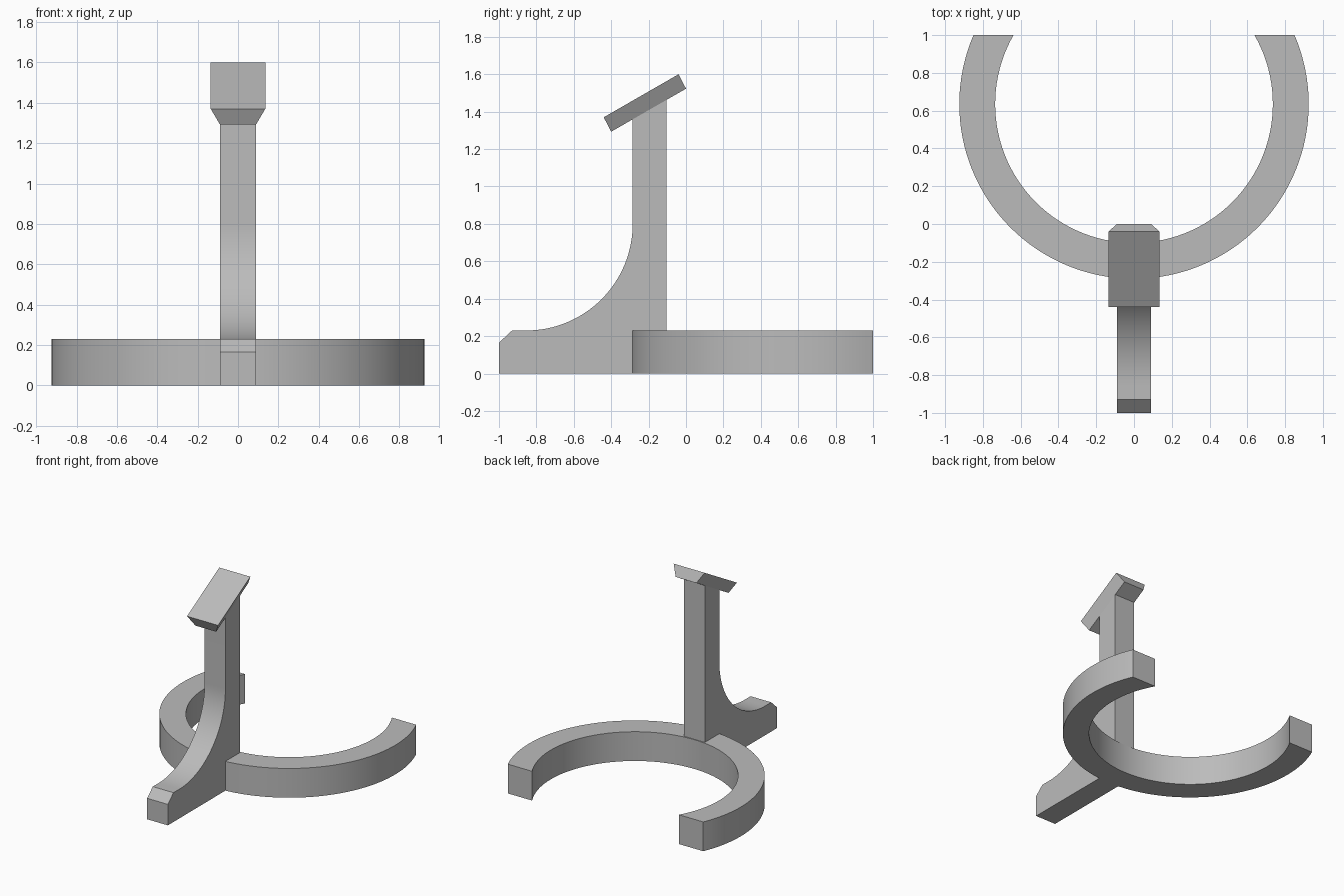
import bpy
import bmesh
from math import sin, cos, asin, pi, radians

cube = bpy.data.objects.get("Cube")
if cube:
    bpy.data.objects.remove(cube, do_unlink=True)

grey = bpy.data.materials.new("plain grey")
grey.use_nodes = True
colour = (0.5, 0.5, 0.5, 1)
grey.diffuse_color = colour
grey.node_tree.nodes["Principled BSDF"].inputs["Base Color"].default_value = colour


def prism(name, outline, offset, place, smooth=True):
    """Extrude a closed 2D outline by the offset vector."""
    bm = bmesh.new()
    face = bm.faces.new([bm.verts.new(place(a, b)) for a, b in outline])
    out = bmesh.ops.extrude_face_region(bm, geom=[face], use_keep_orig=True)
    verts = [g for g in out["geom"] if isinstance(g, bmesh.types.BMVert)]
    bmesh.ops.translate(bm, verts=verts, vec=offset)
    bmesh.ops.recalc_face_normals(bm, faces=bm.faces)
    mesh = bpy.data.meshes.new(name)
    bm.to_mesh(mesh)
    bm.free()
    obj = bpy.data.objects.new(name, mesh)
    bpy.context.collection.objects.link(obj)
    mesh.materials.append(grey)
    if smooth:
        bpy.ops.object.select_all(action='DESELECT')
        obj.select_set(True)
        bpy.context.view_layer.objects.active = obj
        bpy.ops.object.shade_smooth_by_angle(angle=radians(30))
    return obj


# Open ring base, trimmed flat at the back
ring_y, back_y, height = 0.635, 1.0, 0.23


def ring_arc(radius, steps=80):
    end = asin((back_y - ring_y) / radius)
    sweep = pi + 2 * end
    angles = [end - sweep * i / steps for i in range(steps + 1)]
    return [(radius * cos(t), ring_y + radius * sin(t)) for t in angles]


prism("ring_base", ring_arc(0.925) + ring_arc(0.735)[::-1],
      (0, 0, height), lambda x, y: (x, y, 0))

# Upright stem flowing into the front foot through a concave curve
half, radius, steps = 0.09, 0.57, 32
curve = [(-0.855 + radius * cos(t), 0.8 - radius * sin(t))
         for t in (pi / 2 * i / steps for i in range(steps + 1))]
stem = [(-1, 0), (-0.105, 0), (-0.105, 1.48), (-0.285, 1.38)] + curve
stem += [(-0.93, height), (-1, 0.165)]
prism("stem_and_foot", stem, (2 * half, 0, 0), lambda y, z: (-half, y, z))

# Tilted head plate, its sides tapering to the underside
plate = [(-0.44, 1.37), (-0.04, 1.6), (0, 1.523), (-0.40, 1.293)]
head = prism("tilted_head", plate, (2 * half, 0, 0),
             lambda y, z: (-half, y, z), smooth=False)
for v in head.data.vertices:
    if v.co.y < -0.42 or v.co.z > 1.56:
        v.co.x *= 1.5
